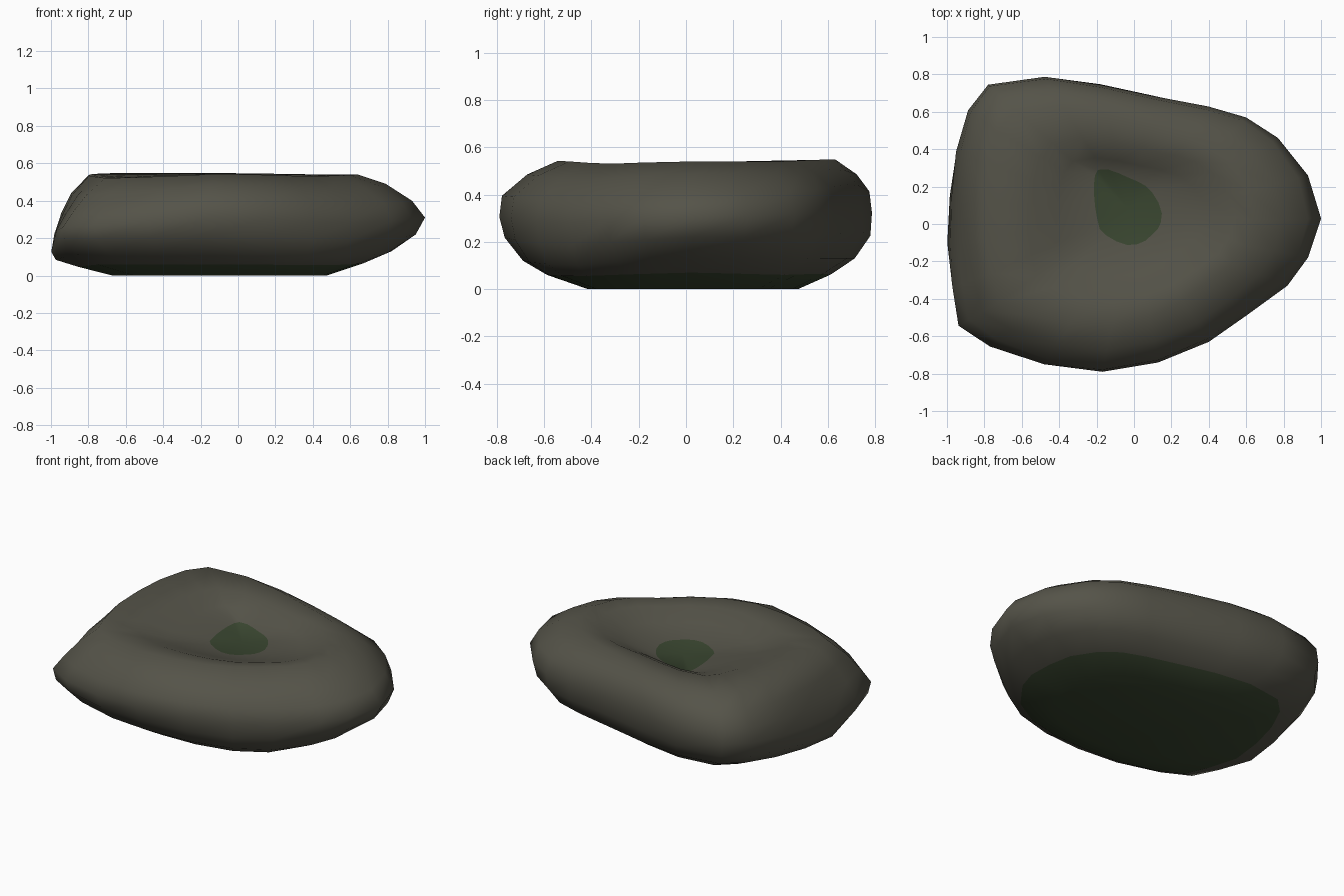
import bpy, math

if "Cube" in bpy.data.objects:
    bpy.data.objects.remove(bpy.data.objects["Cube"])

# Plan outline of the stone, counter-clockwise from the right tip
OUTLINE = [(1, .03), (.93, .26), (.77, .46), (.6, .57), (.4, .63), (.1, .69),
           (-.18, .75), (-.48, .79), (-.78, .745), (-.89, .61), (-.96, .39),
           (-.99, .15), (-1, -.1), (-.98, -.34), (-.94, -.545), (-.77, -.655),
           (-.48, -.75), (-.17, -.79), (.13, -.74), (.4, -.63), (.6, -.49),
           (.82, -.33), (.93, -.18)]

# Side profiles (fraction of outline, height), base to rim, by compass angle
PROFILES = [
    (-147, [(.58, 0), (.79, .06), (.91, .12), (.98, .19), (1, .26), (.94, .34), (.86, .43), (.75, .52)]),
    (-98, [(.52, 0), (.74, .06), (.87, .12), (.97, .22), (1, .31), (.99, .40), (.85, .49), (.68, .545)]),
    (-42, [(.63, 0), (.87, .055), (.95, .10), (.99, .18), (1, .28), (.97, .37), (.84, .46), (.64, .53)]),
    (2, [(.46, 0), (.66, .07), (.82, .13), (.95, .22), (1, .31), (.93, .40), (.79, .49), (.64, .54)]),
    (40, [(.53, 0), (.73, .06), (.90, .13), (.98, .22), (1, .32), (.97, .42), (.84, .49), (.70, .54)]),
    (95, [(.6, 0), (.77, .065), (.91, .13), (1, .25), (.99, .36), (.97, .45), (.89, .51), (.77, .548)]),
    (138, [(.6, 0), (.78, .06), (.90, .13), (.98, .21), (1, .30), (.99, .39), (.93, .47), (.82, .548)]),
    (183, [(.68, 0), (.86, .045), (.98, .08), (1, .12), (.98, .22), (.94, .32), (.89, .43), (.80, .535)]),
]
PROFILES.append((PROFILES[0][0] + 360, PROFILES[0][1]))
LEVELS = 8

# Hollow on top: (fraction, drop below the rim), drifting to the patch centre
HOLLOW = [(.55, .014), (.4, .062)]
CENTRE = (-.03, .08)


def material(name, rgb):
    m = bpy.data.materials.new(name)
    m.diffuse_color = (*rgb, 1)
    m.use_nodes = True
    m.node_tree.nodes["Principled BSDF"].inputs["Base Color"].default_value = m.diffuse_color
    return m


def profile(x, y, k):
    """Blend the two nearest side profiles at this direction."""
    a = math.degrees(math.atan2(y, x))
    if a < PROFILES[0][0]:
        a += 360
    for (a0, p), (a1, q) in zip(PROFILES, PROFILES[1:]):
        if a0 <= a <= a1:
            t = (a - a0) / (a1 - a0)
            return [p[k][i] * (1 - t) + q[k][i] * t for i in (0, 1)]


# Stack the rings from the base, up the sides and down into the hollow
n = len(OUTLINE)
verts, faces, mats = [], [], []
for k in range(LEVELS):
    for x, y in OUTLINE:
        f, z = profile(x, y, k)
        verts.append((x * f, y * f, z))
for f, drop in HOLLOW:
    s = 1 - f / .75
    for x, y in OUTLINE:
        z = profile(x, y, LEVELS - 1)[1] - drop
        verts.append((x * f + CENTRE[0] * s, y * f + CENTRE[1] * s, z))
# Edge of the mossy patch, slightly skewed
verts += [(CENTRE[0] + x * .18 - y * .03, CENTRE[1] + y * .25 - x * .03, .435)
          for x, y in OUTLINE]
rings = LEVELS + len(HOLLOW) + 1

# Mossy base cap and lowest band, grey sides, mossy patch in the hollow
faces.append(list(range(n))[::-1])
mats.append(1)
for r in range(rings - 1):
    for i in range(n):
        j = (i + 1) % n
        faces.append((r * n + i, r * n + j, (r + 1) * n + j, (r + 1) * n + i))
        mats.append(1 if r == 0 else 0)
verts.append((*CENTRE, .43))
top = (rings - 1) * n
for i in range(n):
    faces.append((top + i, top + (i + 1) % n, len(verts) - 1))
    mats.append(1)

mesh = bpy.data.meshes.new("stone")
mesh.from_pydata(verts, [], faces)
mesh.materials.append(material("grey stone", (.090, .087, .066)))
mesh.materials.append(material("dark moss green", (.042, .062, .030)))
for p, m in zip(mesh.polygons, mats):
    p.material_index = m
    p.use_smooth = True
stone = bpy.data.objects.new("stone", mesh)
bpy.context.collection.objects.link(stone)
